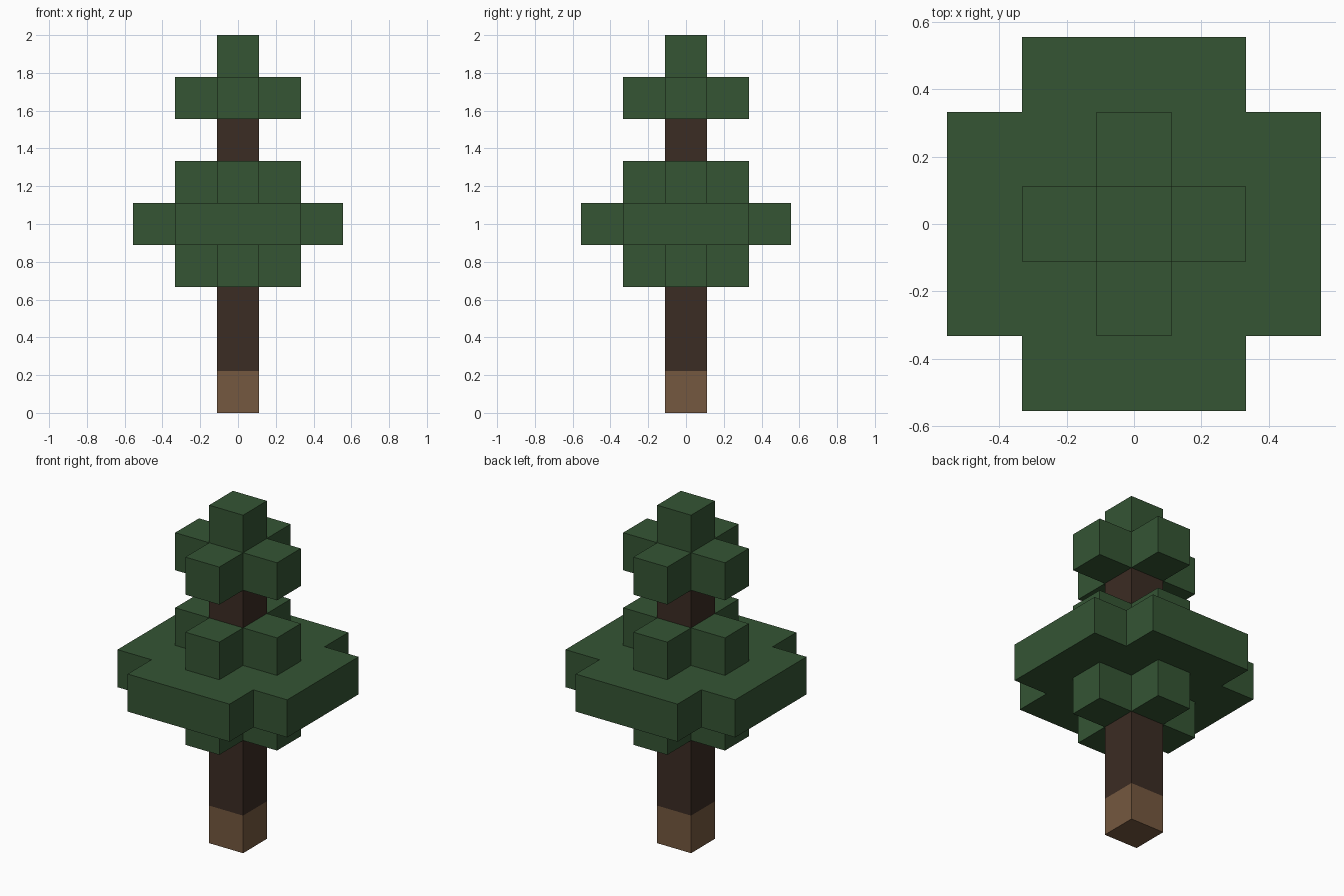
import bpy
import bmesh

cube = bpy.data.objects.get("Cube")
if cube:
    bpy.data.objects.remove(cube, do_unlink=True)

U = 2 / 9  # edge of one block


def material(name, color):
    mat = bpy.data.materials.new(name)
    mat.use_nodes = True
    mat.diffuse_color = (*color, 1)
    bsdf = mat.node_tree.nodes["Principled BSDF"]
    bsdf.inputs["Base Color"].default_value = (*color, 1)
    bsdf.inputs["Roughness"].default_value = 0.9
    return mat


leaf = material("leaf green", (0.035, 0.09, 0.034))
bark = material("dark bark", (0.044, 0.025, 0.017))
wood = material("light wood", (0.178, 0.098, 0.05))


def square(half):
    return [(-half, -half), (half, -half), (half, half), (-half, half)]


def cross(half, reach):
    """Plus-shaped outline: one corner turned through four quarters."""
    points = []
    x_axis, y_axis = (1, 0), (0, 1)
    for _ in range(4):
        for a, b in ((reach, -half), (reach, half), (half, half)):
            points.append((a * x_axis[0] + b * y_axis[0],
                           a * x_axis[1] + b * y_axis[1]))
        x_axis, y_axis = y_axis, (-x_axis[0], -x_axis[1])
    return points


def prism(name, outline, bottom, top, mat):
    """Extrude an outline, measured in blocks, between two levels."""
    bm = bmesh.new()
    base = bm.faces.new([bm.verts.new((x * U, y * U, bottom * U))
                         for x, y in outline])
    result = bmesh.ops.extrude_face_region(bm, geom=[base],
                                           use_keep_orig=True)
    raised = [g for g in result["geom"] if isinstance(g, bmesh.types.BMVert)]
    bmesh.ops.translate(bm, verts=raised, vec=(0, 0, (top - bottom) * U))
    bmesh.ops.recalc_face_normals(bm, faces=bm.faces)
    mesh = bpy.data.meshes.new(name)
    bm.to_mesh(mesh)
    bm.free()
    mesh.materials.append(mat)
    obj = bpy.data.objects.new(name, mesh)
    bpy.context.collection.objects.link(obj)


# Trunk
prism("trunk_base", square(0.5), 0, 1, wood)
prism("lower_trunk", square(0.5), 1, 3, bark)
prism("upper_trunk", square(0.5), 6, 7, bark)

# Foliage layers
prism("lower_leaves", cross(0.5, 1.5), 3, 4, leaf)
prism("wide_leaves", cross(1.5, 2.5), 4, 5, leaf)
prism("middle_leaves", cross(0.5, 1.5), 5, 6, leaf)
prism("upper_leaves", cross(0.5, 1.5), 7, 8, leaf)
prism("top_leaf", square(0.5), 8, 9, leaf)
